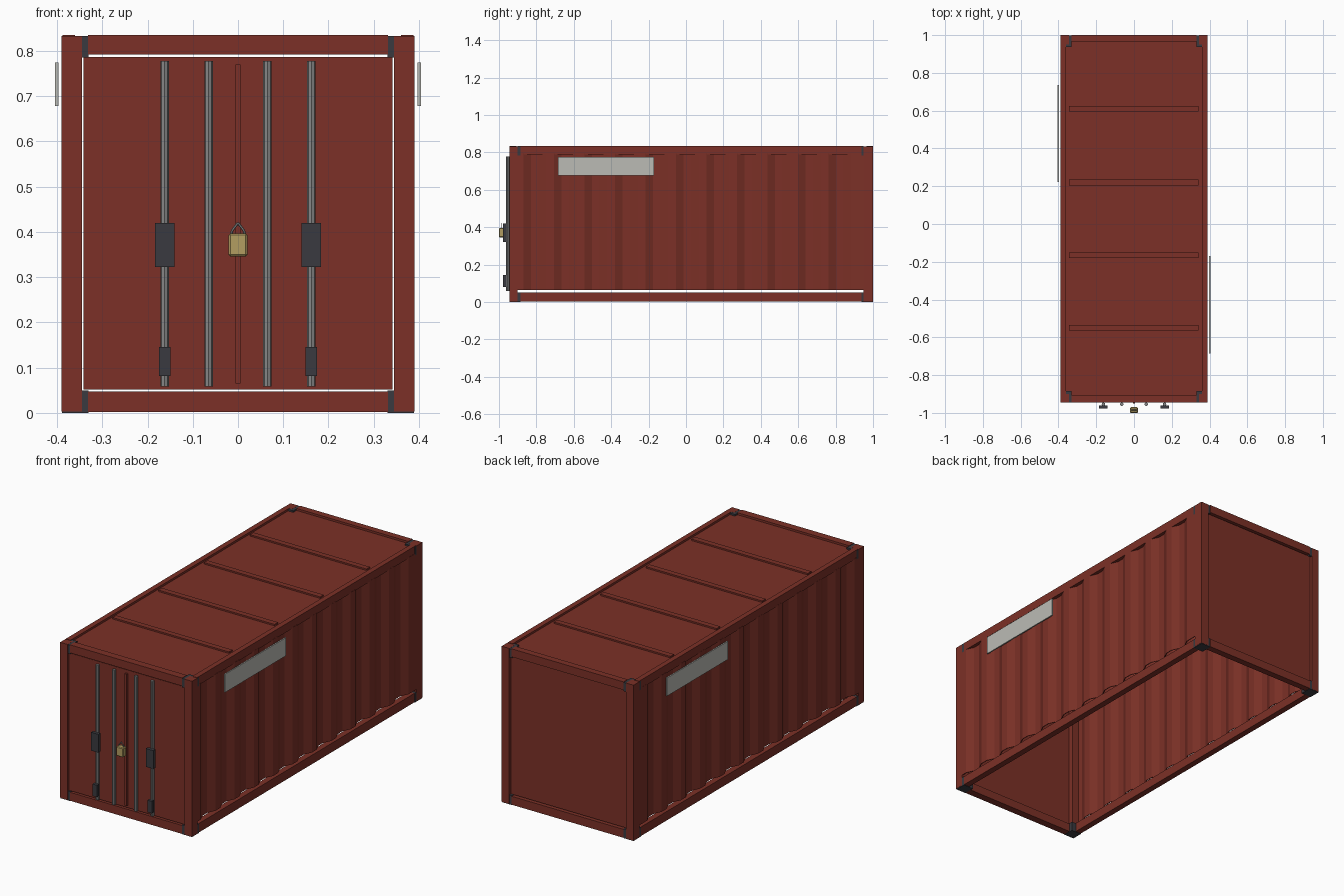
import bpy
import bmesh
import math
from mathutils import Vector

cube = bpy.data.objects.get("Cube")
if cube:
    bpy.data.objects.remove(cube, do_unlink=True)


def material(name, r, g, b):
    m = bpy.data.materials.new(name)
    m.use_nodes = True
    m.diffuse_color = (r, g, b, 1)
    m.node_tree.nodes["Principled BSDF"].inputs["Base Color"].default_value = (r, g, b, 1)
    return m


RED = material("rust red paint", 0.2, 0.03, 0.02)
DARK = material("dark steel", 0.042, 0.042, 0.05)
STEEL = material("bar steel", 0.24, 0.24, 0.24)
PLATE = material("pale plate", 0.5, 0.5, 0.46)
BRASS = material("brass", 0.45, 0.34, 0.12)


def finish(name, bm, mat):
    mesh = bpy.data.meshes.new(name)
    bmesh.ops.recalc_face_normals(bm, faces=bm.faces)
    bm.to_mesh(mesh)
    bm.free()
    mesh.materials.append(mat)
    obj = bpy.data.objects.new(name, mesh)
    bpy.context.collection.objects.link(obj)
    return obj


def box(name, x, y, z, mat, bevel=0):
    """Box from three (low, high) ranges."""
    bm = bmesh.new()
    bmesh.ops.create_cube(bm, size=1)
    for v in bm.verts:
        v.co = Vector([r[0] if c < 0 else r[1] for c, r in zip(v.co, (x, y, z))])
    if bevel:
        bmesh.ops.bevel(bm, geom=bm.edges[:], offset=bevel, segments=1, affect='EDGES')
    return finish(name, bm, mat)


def rod(name, a, b, radius, sides, mat):
    a, b = Vector(a), Vector(b)
    bm = bmesh.new()
    bmesh.ops.create_cone(bm, cap_ends=True, segments=sides, radius1=radius,
                          radius2=radius, depth=(b - a).length)
    turn = (b - a).to_track_quat('Z', 'Y')
    for v in bm.verts:
        v.co = turn @ v.co + (a + b) / 2
    return finish(name, bm, mat)


def span(side, low, high):
    return (low, high) if side > 0 else (-high, -low)


TOP, FRONT, BACK = 0.835, -0.945, 1.0

# Corner posts, corner castings and long rails
for s, side in ((1, "left"), (-1, "right")):
    ends = (("front", (FRONT, -0.9), (FRONT + 0.001, -0.885)),
            ("back", (0.95, BACK), (0.937, BACK - 0.001)))
    for end, post_y, cast_y in ends:
        box(f"{end}_{side}_post", span(s, 0.345, 0.39), post_y, (0.003, 0.833), RED)
        for level, z in (("bottom", (0, 0.05)), ("top", (0.785, 0.8325))):
            box(f"{end}_{side}_{level}_casting", span(s, 0.33, 0.389), cast_y, z, DARK)
    box(f"{side}_bottom_rail", span(s, 0.355, 0.388), (-0.9, 0.95), (0.002, 0.05), RED)
    box(f"{side}_top_rail", span(s, 0.36, 0.388), (-0.9, 0.95), (0.79, TOP), RED)

# End rails
for end, y in (("front", (FRONT, -0.905)), ("back", (0.965, BACK))):
    box(f"{end}_bottom_rail", (-0.331, 0.331), y, (0.002, 0.047), RED)
    box(f"{end}_top_rail", (-0.331, 0.331), y, (0.792, TOP), RED)

# Corrugated side walls, mirrored
path = [(-0.9, 0.389)]
for k in range(11):
    y = -0.869 + 0.163 * k
    path += [(y, 0.389), (y + 0.041, 0.37), (y + 0.081, 0.37), (y + 0.122, 0.389)]
path.append((0.95, 0.389))
bm = bmesh.new()
rows = [[bm.verts.new((x - 0.002, y, z)) for y, x in path] for z in (0.065, 0.795)]
for i in range(len(path) - 1):
    bm.faces.new((rows[0][i], rows[0][i + 1], rows[1][i + 1], rows[1][i]))
wall = finish("side_walls", bm, RED)
solid = wall.modifiers.new("thickness", 'SOLIDIFY')
solid.thickness, solid.offset = 0.004, 0
wall.modifiers.new("other_side", 'MIRROR')

# Roof panel with cross ribs
box("roof_panel", (-0.362, 0.362), (-0.91, 0.968), (0.812, 0.824), RED)
for y in (-0.55, -0.165, 0.22, 0.61):
    box("roof_rib", (-0.345, 0.342), (y - 0.015, y + 0.015), (0.818, 0.832), RED)

# Back panel and pair of front doors
box("back_panel", (-0.342, 0.342), (0.972, 0.988), (0.052, 0.787), RED)
for s, side in ((1, "left"), (-1, "right")):
    box(f"{side}_door", span(s, 0, 0.341), (-0.938, -0.92), (0.052, 0.787), RED)
box("door_centre_strip", (-0.006, 0.006), (-0.949, -0.935), (0.065, 0.77), RED)

# Locking bars with handle housings and lower brackets
for x in (-0.162, -0.065, 0.065, 0.162):
    rod("locking_bar", (x, -0.954, 0.058), (x, -0.954, 0.778), 0.0095, 8, STEEL)
    if abs(x) > 0.1:
        box("handle_housing", (x - 0.022, x + 0.022), (-0.978, -0.96), (0.322, 0.42), DARK)
        box("lower_bracket", (x - 0.013, x + 0.013), (-0.978, -0.96), (0.082, 0.146), DARK)

# Padlock with bent shackle
box("padlock_body", (-0.021, 0.021), (-1.0, -0.97), (0.346, 0.397), BRASS, 0.004)
bend = [(-0.015, 0.395), (-0.013, 0.403), (0, 0.42), (0.013, 0.403), (0.015, 0.395)]
for (xa, za), (xb, zb) in zip(bend, bend[1:]):
    rod("padlock_shackle", (xa, -0.985, za), (xb, -0.985, zb), 0.0028, 6, STEEL)

# Blank side plates, one toward each end
box("left_plate", (0.397, 0.404), (-0.685, -0.17), (0.678, 0.775), PLATE)
box("right_plate", (-0.404, -0.397), (0.222, 0.737), (0.678, 0.775), PLATE)
